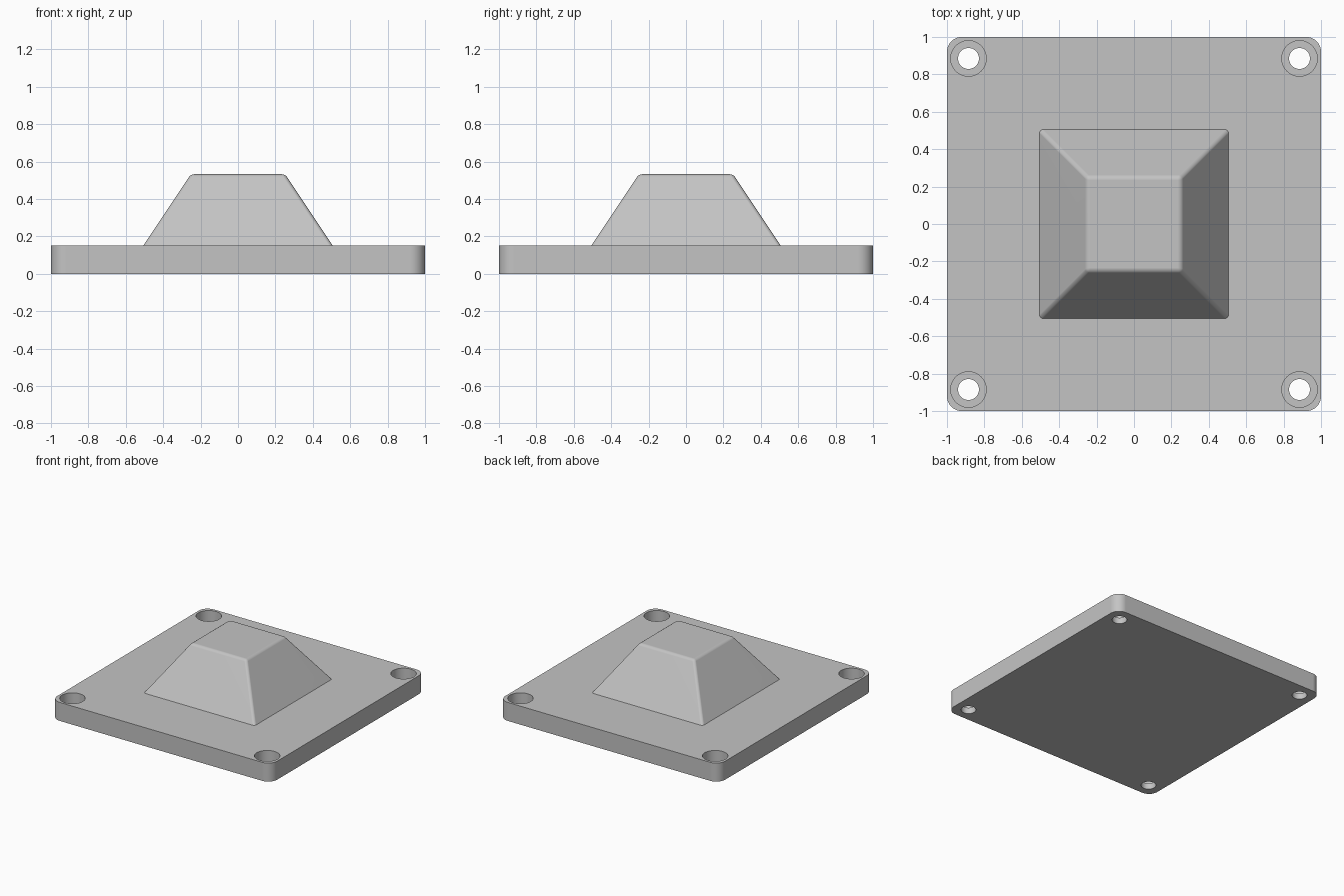
import bpy, bmesh, math

cube = bpy.data.objects.get("Cube")
if cube:
    bpy.data.objects.remove(cube, do_unlink=True)

PLATE_TOP = 0.152
BOSS_TOP = 0.532
HOLE_POS = 0.885
SEAT_Z = 0.05

grey = bpy.data.materials.new("light_grey")
grey.use_nodes = True
colour = (0.55, 0.55, 0.55, 1)
grey.diffuse_color = colour
grey.node_tree.nodes["Principled BSDF"].inputs["Base Color"].default_value = colour


def add_object(name, bm):
    bmesh.ops.recalc_face_normals(bm, faces=bm.faces[:])
    mesh = bpy.data.meshes.new(name)
    bm.to_mesh(mesh)
    bm.free()
    mesh.materials.append(grey)
    obj = bpy.data.objects.new(name, mesh)
    bpy.context.collection.objects.link(obj)
    return obj


def activate(obj):
    bpy.ops.object.select_all(action='DESELECT')
    obj.select_set(True)
    bpy.context.view_layer.objects.active = obj


def frustum(bottom_half, top_half, z0, z1):
    bm = bmesh.new()
    bmesh.ops.create_cube(bm, size=2)
    for v in bm.verts:
        half, z = (top_half, z1) if v.co.z > 0 else (bottom_half, z0)
        v.co = (v.co.x * half, v.co.y * half, z)
    return bm


def round_edges(bm, edges, radius, segments):
    bmesh.ops.bevel(bm, geom=edges, offset=radius, segments=segments,
                    profile=0.5, affect='EDGES', clamp_overlap=True)


def finish(obj):
    activate(obj)
    bpy.ops.object.shade_smooth_by_angle(angle=math.radians(30))
    mod = obj.modifiers.new("flat_face_normals", 'WEIGHTED_NORMAL')
    mod.keep_sharp = True


# Base plate with rounded vertical corners
bm = frustum(1, 1, 0, PLATE_TOP)
upright = [e for e in bm.edges if abs(e.verts[0].co.z - e.verts[1].co.z) > 0.01]
round_edges(bm, upright, 0.08, 10)
plate = add_object("base_plate", bm)


# Stepped cutter: narrow through hole below a wide screw-head recess
def hole_cutter(x, y):
    profile = [(0, -0.1), (0.056, -0.1), (0.056, SEAT_Z),
               (0.095, SEAT_Z), (0.095, 0.3), (0, 0.3)]
    bm = bmesh.new()
    verts = [bm.verts.new((r, 0, z)) for r, z in profile]
    edges = [bm.edges.new(pair) for pair in zip(verts, verts[1:])]
    bmesh.ops.spin(bm, geom=verts + edges, cent=(0, 0, 0), axis=(0, 0, 1),
                   angle=math.tau, steps=48)
    bmesh.ops.remove_doubles(bm, verts=bm.verts[:], dist=0.0005)
    bmesh.ops.translate(bm, verts=bm.verts[:], vec=(x, y, 0))
    cutter = add_object("screw_hole_cutter", bm)
    cutter.hide_render = True
    return cutter


# Four counterbored corner holes
for sx in (-1, 1):
    for sy in (-1, 1):
        cutter = hole_cutter(sx * HOLE_POS, sy * HOLE_POS)
        mod = plate.modifiers.new("screw_hole", 'BOOLEAN')
        mod.operation = 'DIFFERENCE'
        mod.solver = 'EXACT'
        mod.object = cutter
        activate(plate)
        bpy.ops.object.modifier_apply(modifier=mod.name)
        bpy.data.objects.remove(cutter, do_unlink=True)
finish(plate)

# Central truncated pyramid with softened edges, sunk slightly into the plate
bm = frustum(0.512, 0.252, PLATE_TOP - 0.01, BOSS_TOP)
soft = [e for e in bm.edges if max(v.co.z for v in e.verts) > PLATE_TOP]
round_edges(bm, soft, 0.018, 4)
boss = add_object("pyramid_boss", bm)
finish(boss)
